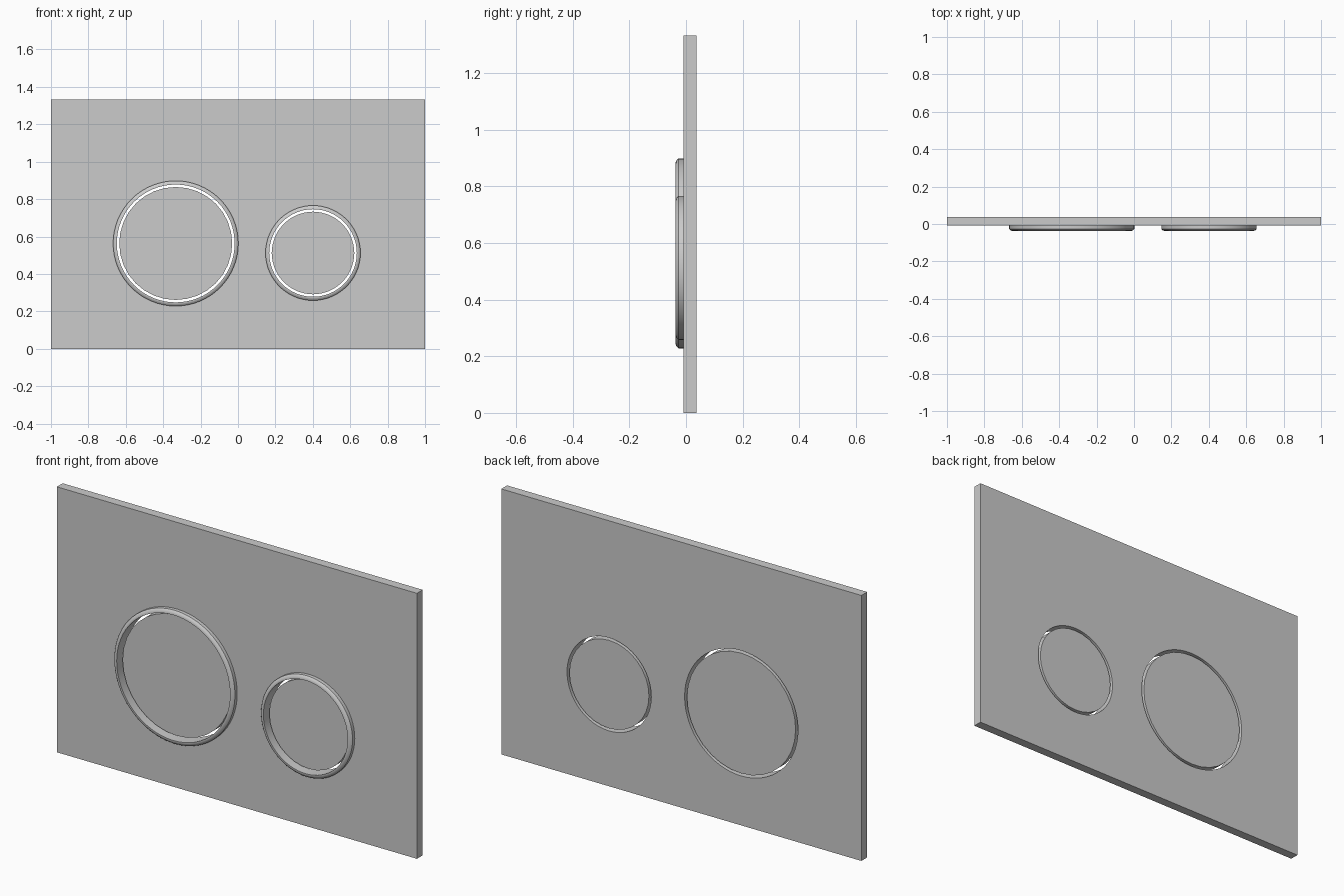
import bpy, math

if "Cube" in bpy.data.objects:
    bpy.data.objects.remove(bpy.data.objects["Cube"])

FRONT, BACK, RIM = -0.009, 0.037, -0.037   # plate faces and front of the raised rims
HEIGHT = 1.333
BUTTONS = [("large", -0.333, 0.563, 0.335), ("small", 0.401, 0.512, 0.254)]


def lathe(name, x, z, profile, sides, closed):
    """Revolve (radius, y) points about a y-parallel axis; open profiles get flat caps."""
    n = len(profile)
    verts = [(x + r * math.cos(2 * math.pi * i / sides), y,
              z + r * math.sin(2 * math.pi * i / sides))
             for i in range(sides) for r, y in profile]
    faces = []
    for i in range(sides):
        a, b = i * n, (i + 1) % sides * n
        for j in range(n if closed else n - 1):
            k = (j + 1) % n
            faces.append((a + j, b + j, b + k, a + k))
    if not closed:
        faces.append([i * n for i in reversed(range(sides))])
        faces.append([i * n + n - 1 for i in range(sides)])
    mesh = bpy.data.meshes.new(name)
    mesh.from_pydata(verts, [], faces)
    obj = bpy.data.objects.new(name, mesh)
    bpy.context.collection.objects.link(obj)
    bpy.context.view_layer.objects.active = obj
    bpy.ops.object.select_all(action='DESELECT')
    obj.select_set(True)
    bpy.ops.object.mode_set(mode='EDIT')
    bpy.ops.mesh.select_all(action='SELECT')
    bpy.ops.mesh.normals_make_consistent(inside=False)
    bpy.ops.object.mode_set(mode='OBJECT')
    bpy.ops.object.shade_smooth_by_angle(angle=math.radians(25))
    return obj


# Wall plate
bpy.ops.mesh.primitive_cube_add(size=1, location=(0, (FRONT + BACK) / 2, HEIGHT / 2))
plate = bpy.context.object
plate.name = "wall_plate"
plate.scale = (2, BACK - FRONT, HEIGHT)
bpy.ops.object.transform_apply(location=True, rotation=False, scale=True)

for size, x, z, r in BUTTONS:
    hole = r - 0.020
    # Through hole in the plate
    cutter = lathe(size + "_hole_cutter", x, z, [(hole, -0.2), (hole, 0.2)], 64, False)
    cutter.hide_render = True
    cutter.hide_set(True)
    cut = plate.modifiers.new(size + "_hole", 'BOOLEAN')
    cut.operation, cut.solver, cut.object = 'DIFFERENCE', 'EXACT', cutter
    # Raised bevelled rim around the hole
    lathe(size + "_rim", x, z,
          [(r, FRONT), (r, -0.027), (r - 0.007, -0.034), (hole + 0.005, RIM),
           (hole, RIM), (hole, FRONT)], 64, True)
    # Push button, separated from the rim by a narrow gap
    lathe(size + "_button", x, z, [(hole - 0.013, FRONT), (hole - 0.013, BACK)], 32, False)
